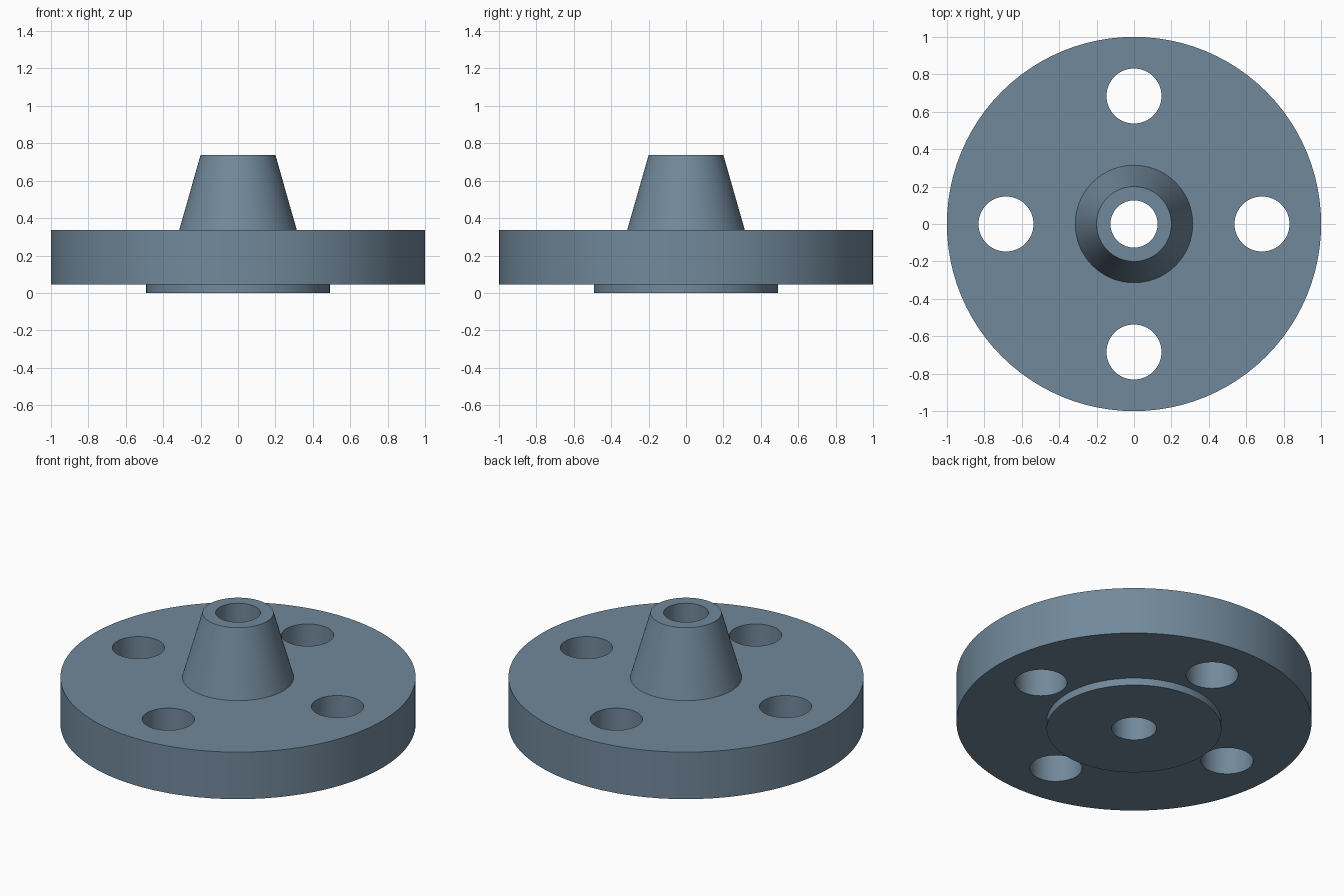
import bpy, bmesh
from math import cos, sin, pi, radians

if "Cube" in bpy.data.objects:
    bpy.data.objects.remove(bpy.data.objects["Cube"])

SEG = 96


def lathe(name, profile, segments=SEG):
    """Revolve a closed (radius, z) profile around the z axis."""
    bm = bmesh.new()
    rings = [[bm.verts.new((r * cos(2 * pi * i / segments), r * sin(2 * pi * i / segments), z))
              for r, z in profile] for i in range(segments)]
    n = len(profile)
    for i in range(segments):
        a, b = rings[i], rings[(i + 1) % segments]
        for j in range(n):
            k = (j + 1) % n
            bm.faces.new((a[j], b[j], b[k], a[k]))
    bmesh.ops.recalc_face_normals(bm, faces=bm.faces)
    mesh = bpy.data.meshes.new(name)
    bm.to_mesh(mesh)
    bm.free()
    obj = bpy.data.objects.new(name, mesh)
    bpy.context.collection.objects.link(obj)
    return obj


# Flange body: raised face, disc, tapered neck and straight bore
flange = lathe("weld_neck_flange", [
    (0.126, 0), (0.492, 0), (0.492, 0.045), (1, 0.045),
    (1, 0.337), (0.314, 0.337), (0.2, 0.737), (0.126, 0.737)])

# Blue-grey steel
steel = bpy.data.materials.new("blue_grey_steel")
steel.diffuse_color = (0.167, 0.25, 0.328, 1)
steel.use_nodes = True
steel.node_tree.nodes["Principled BSDF"].inputs["Base Color"].default_value = steel.diffuse_color
flange.data.materials.append(steel)

# Four bolt hole cutters on one bolt circle
bm = bmesh.new()
for i in range(4):
    geo = bmesh.ops.create_cone(bm, cap_ends=True, segments=64,
                                radius1=0.147, radius2=0.147, depth=1)
    a = i * pi / 2
    bmesh.ops.translate(bm, verts=geo["verts"],
                        vec=(0.684 * cos(a), 0.684 * sin(a), 0.2))
mesh = bpy.data.meshes.new("bolt_hole_cutters")
bm.to_mesh(mesh)
bm.free()
mesh.materials.append(steel)
cutter = bpy.data.objects.new("bolt_hole_cutters", mesh)
bpy.context.collection.objects.link(cutter)

# Cut the holes, then discard the cutters
mod = flange.modifiers.new("bolt_holes", 'BOOLEAN')
mod.operation = 'DIFFERENCE'
mod.solver = 'EXACT'
mod.object = cutter
bpy.context.view_layer.objects.active = flange
flange.select_set(True)
bpy.ops.object.modifier_apply(modifier=mod.name)
bpy.data.objects.remove(cutter)

# Smooth round walls, crisp rims
bpy.ops.object.shade_smooth_by_angle(angle=radians(12))
